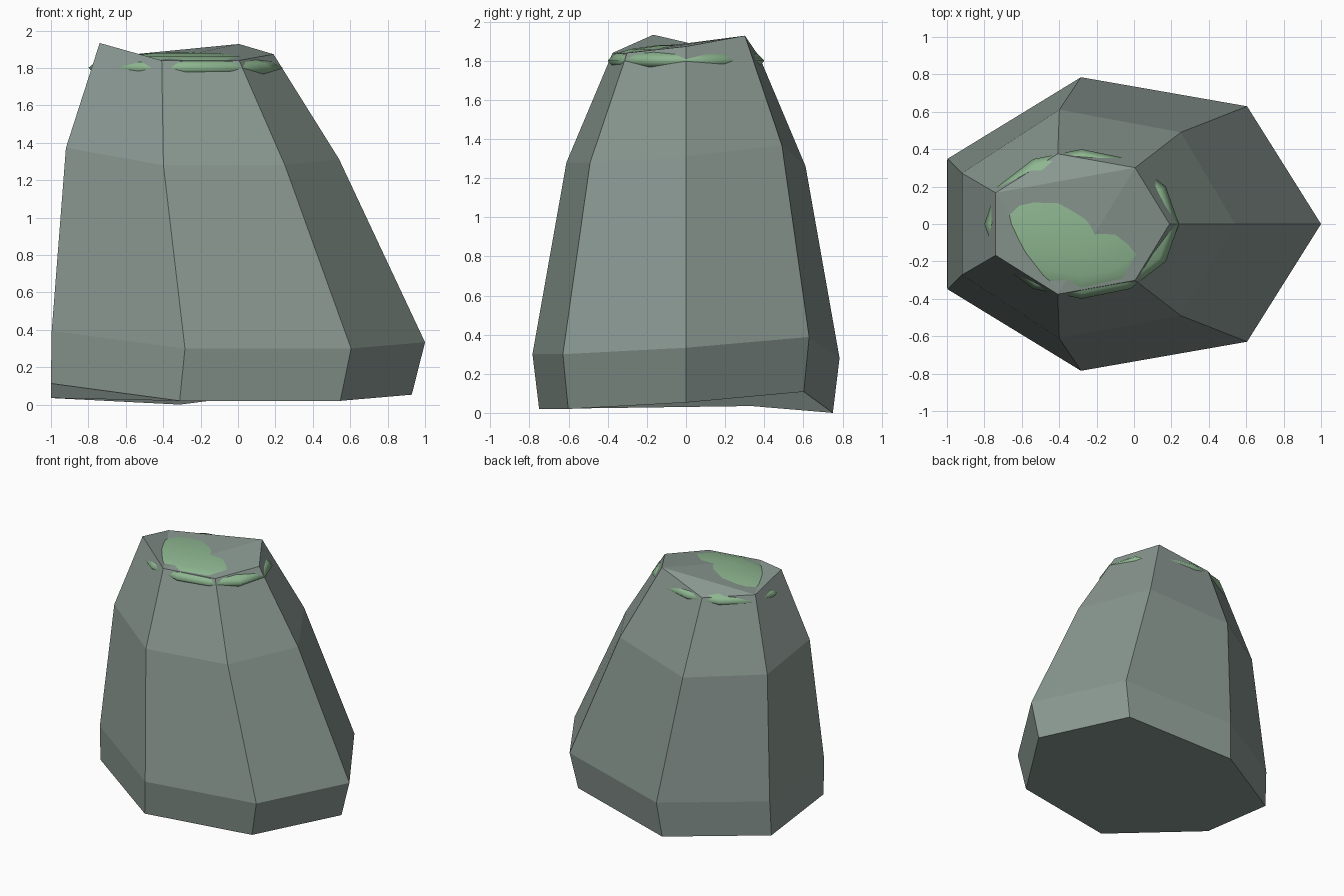
import bpy, bmesh
from math import cos, sin, tau

if "Cube" in bpy.data.objects:
    bpy.data.objects.remove(bpy.data.objects["Cube"])


def paint(obj, name, rgb):
    mat = bpy.data.materials.new(name)
    mat.diffuse_color = (*rgb, 1)
    mat.use_nodes = True
    mat.node_tree.nodes["Principled BSDF"].inputs["Base Color"].default_value = mat.diffuse_color
    obj.data.materials.append(mat)


# Rock: four leaning seven-sided rings, each corner with its own height offset
SIDES = 7
rings = [(-0.086, 1.015, 0.770, 0.00),   # centre x, radius x, radius y, height
         (-0.050, 1.050, 0.805, 0.28),
         (-0.228, 0.768, 0.627, 1.26),
         (-0.299, 0.489, 0.385, 1.82)]
offsets = [0.053, 0.108, 0.0, 0.035, 0.113, 0.02, 0.02]

bm = bmesh.new()
loops = []
for cx, rx, ry, z in rings:
    loops.append([bm.verts.new((cx + rx * cos(tau * i / SIDES),
                                ry * sin(tau * i / SIDES), z + offsets[i]))
                  for i in range(SIDES)])
for low, high in zip(loops, loops[1:]):
    for i in range(SIDES):
        j = (i + 1) % SIDES
        bm.faces.new((low[i], low[j], high[j], high[i]))
# Faceted crown and flat-ish underside
for a, b, c in ((1, 2, 3), (3, 4, 5), (1, 3, 5), (1, 5, 6), (0, 1, 6)):
    bm.faces.new([loops[-1][k] for k in (a, b, c)])
bm.faces.new(loops[0][::-1])
bmesh.ops.recalc_face_normals(bm, faces=bm.faces)
mesh = bpy.data.meshes.new("rock")
bm.to_mesh(mesh)
bm.free()
rock = bpy.data.objects.new("rock", mesh)
bpy.context.collection.objects.link(rock)
paint(rock, "stone", (0.25, 0.31, 0.28))

# Moss: a flattened ball that pokes through the crown and upper sides
bpy.ops.mesh.primitive_uv_sphere_add(segments=12, ring_count=8, radius=1,
                                     location=(-0.28, 0, 1.80))
moss = bpy.context.object
moss.name = "moss_cap"
moss.scale = (0.52, 0.40, 0.085)
bpy.ops.object.transform_apply(location=False, rotation=False, scale=True)
bpy.ops.object.shade_smooth()
paint(moss, "moss", (0.27, 0.47, 0.28))
